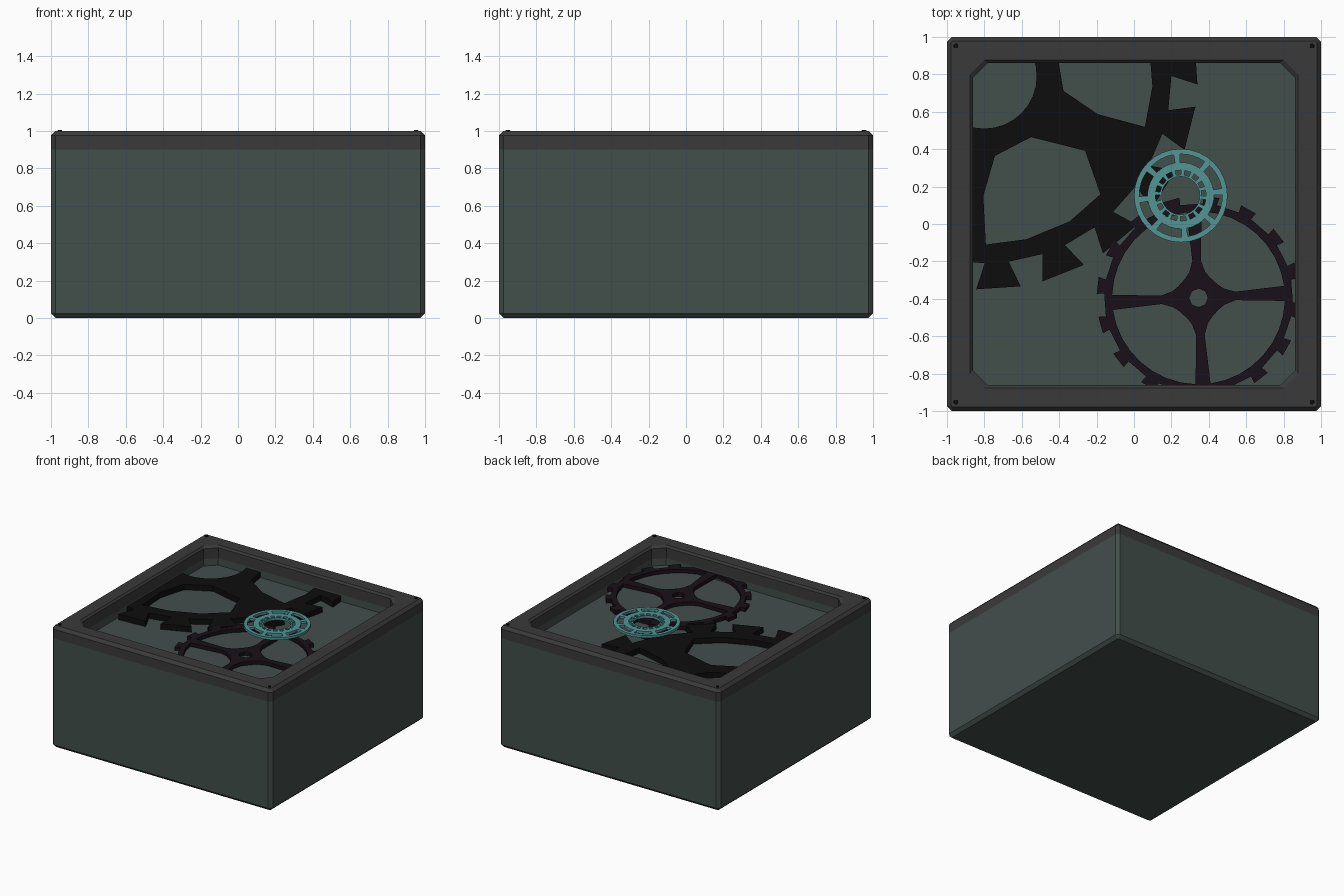
import bpy, bmesh
from math import sin, cos, radians
from mathutils import Vector

if "Cube" in bpy.data.objects:
    bpy.data.objects.remove(bpy.data.objects["Cube"])


def material(name, rgb):
    m = bpy.data.materials.new(name)
    m.diffuse_color = (*rgb, 1)
    m.use_nodes = True
    m.node_tree.nodes["Principled BSDF"].inputs["Base Color"].default_value = m.diffuse_color
    return m


TEAL_GREY = material("teal_grey", (0.055, 0.077, 0.071))
DARK_GREY = material("dark_grey", (0.042, 0.042, 0.042))
BLACK = material("black", (0.004, 0.004, 0.004))
PURPLE = material("dark_purple", (0.010, 0.005, 0.009))
TURQUOISE = material("turquoise", (0.085, 0.30, 0.30))


def finish(name, bm, mat):
    bmesh.ops.recalc_face_normals(bm, faces=bm.faces[:])
    mesh = bpy.data.meshes.new(name)
    bm.to_mesh(mesh)
    bm.free()
    mesh.materials.append(mat)
    ob = bpy.data.objects.new(name, mesh)
    bpy.context.collection.objects.link(ob)
    return ob


def square_loft(name, rings, mat, closed=False):
    """Loft squares with cut corners; ring = (half width, corner cut, z)."""
    bm = bmesh.new()
    loops = []
    for a, c, z in rings:
        b = a - c
        pts = [(a, -b), (a, b), (b, a), (-b, a), (-a, b), (-a, -b), (-b, -a), (b, -a)]
        loops.append([bm.verts.new((x, y, z)) for x, y in pts])
    pairs = list(zip(loops, loops[1:]))
    if closed:
        pairs.append((loops[-1], loops[0]))
    else:
        bm.faces.new(loops[0])
        bm.faces.new(loops[-1])
    for p, q in pairs:
        for i in range(8):
            j = (i + 1) % 8
            bm.faces.new((p[i], p[j], q[j], q[i]))
    return finish(name, bm, mat)


def polar(points, turn=0):
    return [(r * cos(radians(a + turn)), r * sin(radians(a + turn))) for r, a in points]


def circle(r, n):
    return polar([(r, 360 * i / n) for i in range(n)])


def repeat(points, n, turn=0):
    return [polar(points, turn + 360 * i / n) for i in range(n)]


def toothed(root, tip, root_half, tip_half, n, turn):
    out = []
    for tooth in repeat([(root, -root_half), (tip, -tip_half), (tip, tip_half),
                         (root, root_half)], n, turn):
        out += tooth
    return out


def sector(r0, r1, a, n=4):
    inner = [(r0, -a + 2 * a * i / n) for i in range(n + 1)]
    outer = [(r1, a - 2 * a * i / n) for i in range(n + 1)]
    return inner + outer


def gear(name, outlines, centre, z0, z1, mat, clip=0.866):
    """Flat plate from outlines with holes, trimmed to the frame opening."""
    cu = bpy.data.curves.new(name + "_profile", 'CURVE')
    cu.dimensions = '2D'
    cu.fill_mode = 'BOTH'
    cu.extrude = (z1 - z0) / 2
    for pts in outlines:
        s = cu.splines.new('POLY')
        s.points.add(len(pts) - 1)
        for p, (x, y) in zip(s.points, pts):
            p.co = (x, y, 0, 1)
        s.use_cyclic_u = True
    tmp = bpy.data.objects.new(name + "_profile", cu)
    bpy.context.collection.objects.link(tmp)
    bpy.context.view_layer.update()
    mesh = bpy.data.meshes.new_from_object(
        tmp.evaluated_get(bpy.context.evaluated_depsgraph_get()))
    bm = bmesh.new()
    bm.from_mesh(mesh)
    bpy.data.objects.remove(tmp)
    bpy.data.curves.remove(cu)
    bpy.data.meshes.remove(mesh)
    bmesh.ops.remove_doubles(bm, verts=bm.verts[:], dist=1e-5)
    bmesh.ops.translate(bm, verts=bm.verts[:], vec=(*centre, (z0 + z1) / 2))
    for n in (Vector((1, 0, 0)), Vector((-1, 0, 0)), Vector((0, 1, 0)), Vector((0, -1, 0))):
        bmesh.ops.bisect_plane(bm, geom=bm.verts[:] + bm.edges[:] + bm.faces[:],
                               plane_co=n * clip, plane_no=n, clear_outer=True)
    for f in bm.faces:
        f.smooth = False
    return finish(name, bm, mat)


FLOOR = 0.84

# Box body with a shallow recess in its top
square_loft("box_body", [
    (0.975, 0.006, 0), (1, 0.025, 0.025), (1, 0.025, 0.9),
    (0.866, 0.08, 0.9), (0.866, 0.08, FLOOR)], TEAL_GREY)

# Bevelled frame around the opening
square_loft("top_frame", [
    (1, 0.025, 0.9), (1, 0.025, 0.976), (0.978, 0.008, 1),
    (0.876, 0.075, 1), (0.862, 0.08, 0.985), (0.862, 0.08, 0.9)], DARK_GREY, closed=True)

# Corner screws
for sx in (-1, 1):
    for sy in (-1, 1):
        bm = bmesh.new()
        bmesh.ops.create_cone(bm, cap_ends=True, segments=10, radius1=0.014,
                              radius2=0.012, depth=0.02)
        bmesh.ops.translate(bm, verts=bm.verts[:], vec=(0.952 * sx, 0.952 * sy, 0.996))
        finish("corner_screw", bm, BLACK)

# Large black gear, mostly outside the window
big_hole = [(0.43, -15), (0.41, 15), (0.67, 31), (0.885, 22), (0.90, 8),
            (0.90, -8), (0.90, -22), (0.64, -23)]
hub_hole = polar([(0.28, 360 * i / 32) for i in range(32)])
gear("large_gear",
     [toothed(1.0, 1.14, 3.7, 6.0, 20, -86.2), hub_hole] + repeat(big_hole, 5, -67.5),
     (-0.80, 0.79), FLOOR, 0.885, BLACK)

# Four-spoked purple gear
quarter = [(0.20, 6.5), (0.145, 17), (0.125, 32), (0.125, 58), (0.145, 73), (0.20, 83.5)]
quarter += [(0.462, 85 - 80 * i / 8) for i in range(9)]
gear("spoked_gear",
     [toothed(0.505, 0.545, 4.2, 4.8, 16, 15.5), circle(0.05, 8)] + repeat(quarter, 4, 3),
     (0.345, -0.395), 0.858, 0.888, PURPLE)

# Small turquoise wheel with two rings of slots
gear("small_wheel",
     [circle(0.25, 32), circle(0.102, 24)]
     + repeat(sector(0.178, 0.222, 18), 8, 28)
     + repeat(sector(0.112, 0.136, 7, 1), 16, 6),
     (0.25, 0.152), 0.89, 0.91, TURQUOISE)
